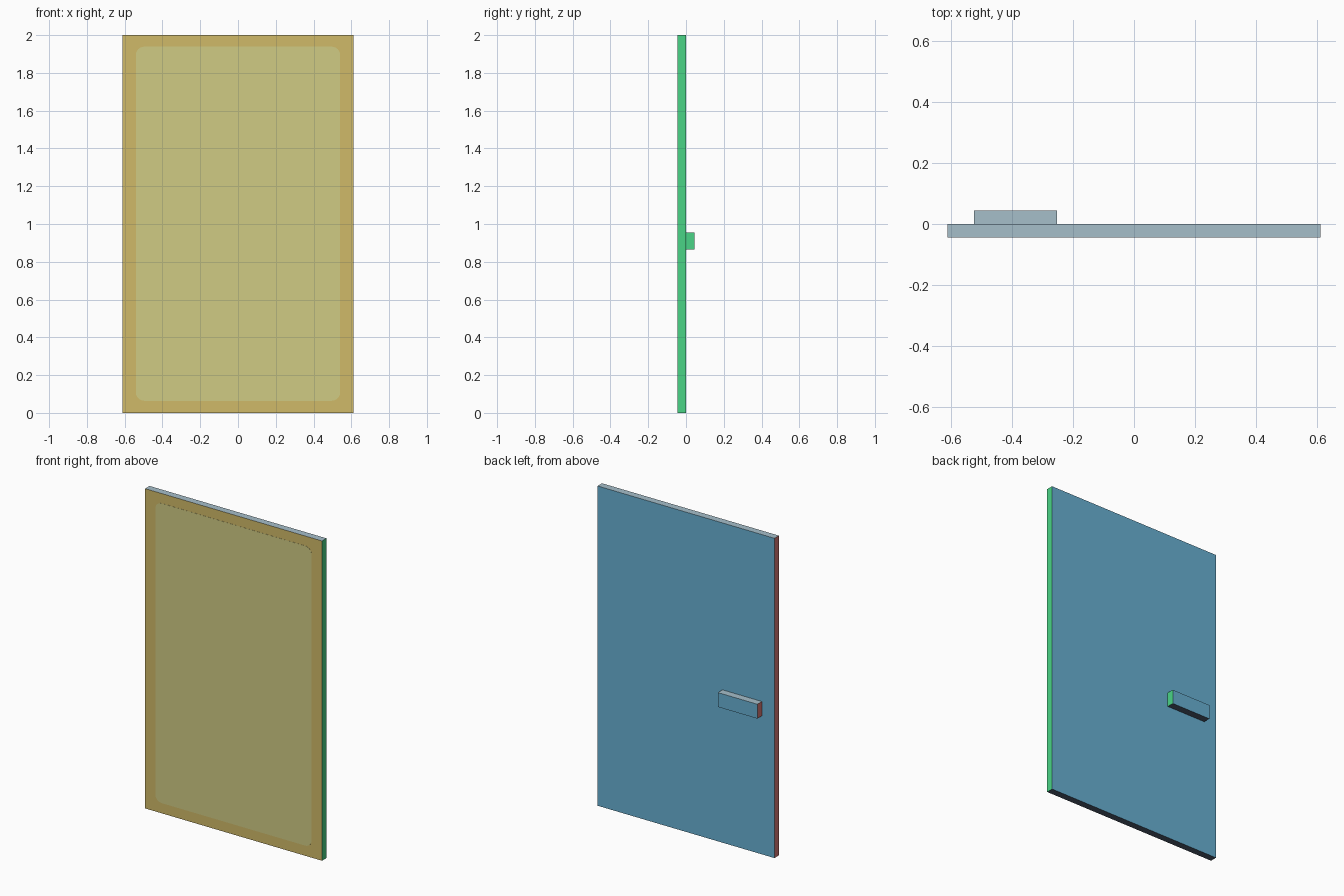
import bpy, bmesh
from mathutils import Vector

if "Cube" in bpy.data.objects:
    bpy.data.objects.remove(bpy.data.objects["Cube"])


def linear(c):
    c /= 255
    return c / 12.92 if c <= 0.04045 else ((c + 0.055) / 1.055) ** 2.4


def material(name, rgb):
    m = bpy.data.materials.new(name)
    m.diffuse_color = (*[linear(c) for c in rgb], 1)
    m.use_nodes = True
    m.node_tree.nodes["Principled BSDF"].inputs["Base Color"].default_value = m.diffuse_color
    return m


# One colour per face direction, plus the pale front panel
SIDES = [
    (Vector((0, -1, 0)), material("gold", (208, 186, 104))),
    (Vector((0, 1, 0)), material("blue", (104, 176, 211))),
    (Vector((1, 0, 0)), material("green", (74, 212, 134))),
    (Vector((-1, 0, 0)), material("red", (216, 120, 118))),
    (Vector((0, 0, 1)), material("pale grey blue", (166, 191, 202))),
    (Vector((0, 0, -1)), material("dark slate", (78, 92, 110))),
]
PALE = material("pale olive", (208, 203, 132))


def box(name, lo, hi, corner=0.0, mat=None):
    """Box between two corners; optional rounding of edges running along y."""
    lo, hi = Vector(lo), Vector(hi)
    bm = bmesh.new()
    bmesh.ops.create_cube(bm, size=1)
    for v in bm.verts:
        v.co = Vector([(lo[i] + hi[i]) / 2 + v.co[i] * (hi[i] - lo[i]) for i in range(3)])
    if corner:
        edges = [e for e in bm.edges
                 if abs((e.verts[0].co - e.verts[1].co).normalized().y) > 0.9]
        bmesh.ops.bevel(bm, geom=edges, offset=corner, segments=6,
                        profile=0.5, affect='EDGES')
    bm.normal_update()
    mesh = bpy.data.meshes.new(name)
    for m in ([mat] if mat else [s[1] for s in SIDES]):
        mesh.materials.append(m)
    if not mat:
        for f in bm.faces:
            f.material_index = max(range(6), key=lambda i: f.normal.dot(SIDES[i][0]))
    bm.to_mesh(mesh)
    bm.free()
    obj = bpy.data.objects.new(name, mesh)
    bpy.context.collection.objects.link(obj)
    return obj


# Door slab
box("door_slab", (-0.612, -0.044, 0), (0.612, 0, 2))
# Rounded panel painted on the front
box("front_panel", (-0.541, -0.045, 0.064), (0.541, -0.043, 1.939), 0.045, PALE)
# Handle block on the back
box("back_handle", (-0.525, 0, 0.866), (-0.252, 0.045, 0.956))
